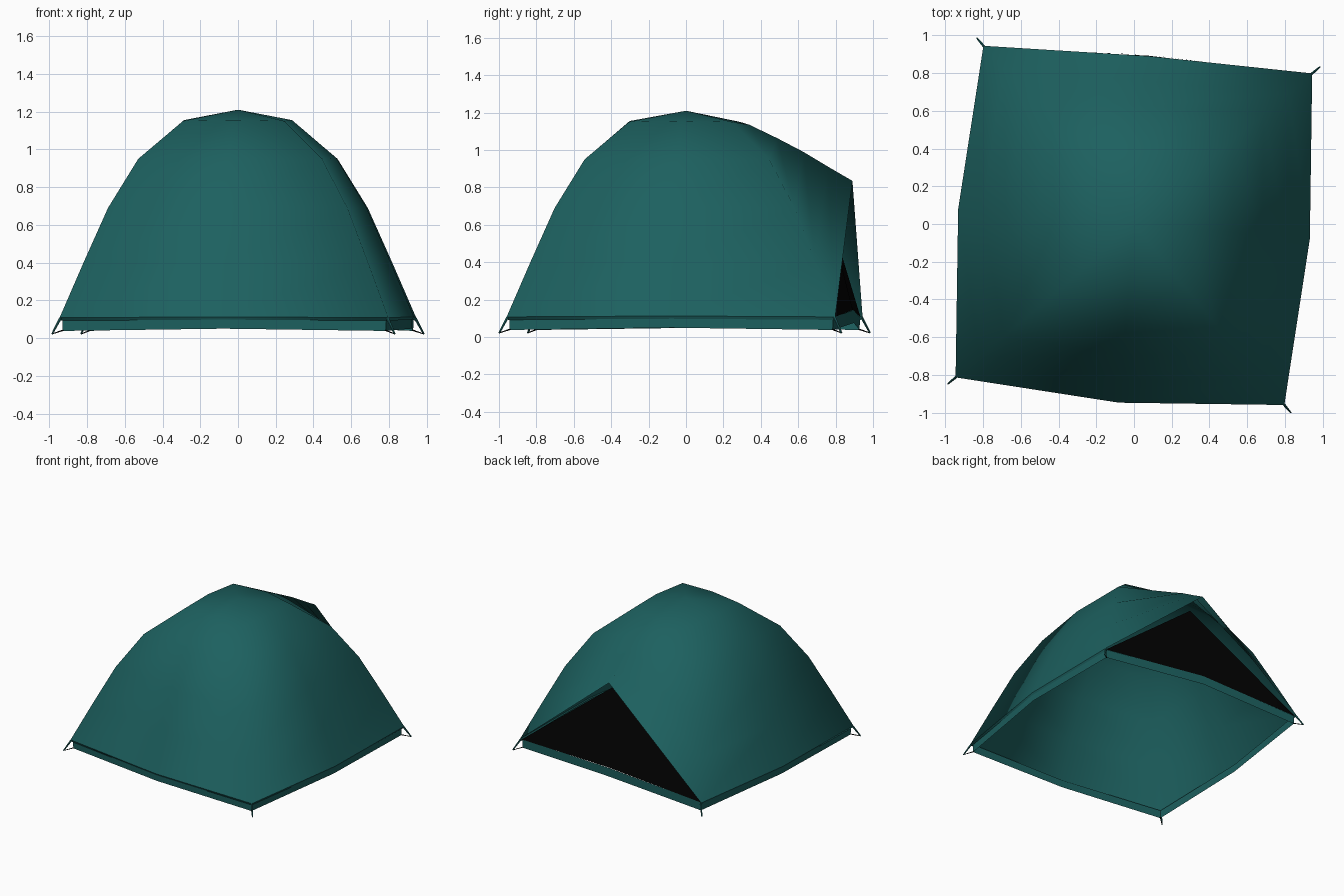
import bpy, bmesh, math
from mathutils import Vector, Matrix

cube = bpy.data.objects.get("Cube")
if cube:
    bpy.data.objects.remove(cube, do_unlink=True)

TURN = Matrix.Rotation(math.radians(-4.8), 4, 'Z')   # tent stands slightly turned
BACK = 2                                             # compass step of the doorway
FRONT_PUSH = 0.015                                   # front half reaches out a little more


def material(name, rgb):
    m = bpy.data.materials.new(name)
    m.use_nodes = True
    m.diffuse_color = (*rgb, 1)
    bsdf = m.node_tree.nodes["Principled BSDF"]
    bsdf.inputs["Base Color"].default_value = (*rgb, 1)
    bsdf.inputs["Roughness"].default_value = 0.8
    return m


teal = material("teal fabric", (0.012, 0.118, 0.115))
black = material("black mesh", (0.0006, 0.0006, 0.0006))


def finish(name, bm, mat, angle=180):
    bmesh.ops.recalc_face_normals(bm, faces=bm.faces)
    bm.transform(TURN)
    mesh = bpy.data.meshes.new(name)
    bm.to_mesh(mesh)
    bm.free()
    mesh.materials.append(mat)
    ob = bpy.data.objects.new(name, mesh)
    bpy.context.collection.objects.link(ob)
    bpy.ops.object.select_all(action='DESELECT')
    ob.select_set(True)
    bpy.context.view_layer.objects.active = ob
    bpy.ops.object.shade_smooth_by_angle(angle=math.radians(angle))


def polar(step, r, z):
    a = step * math.pi / 4
    push = FRONT_PUSH if step > 4 else 0
    return Vector((r * math.cos(a), r * math.sin(a) - push, z))


def ring(bm, corner, middle, back):
    """Eight points: odd steps are corners, even steps are side middles."""
    return [bm.verts.new(polar(k, *(corner if k % 2 else back if k == BACK else middle)))
            for k in range(8)]


def bridge(bm, low, high, skip=()):
    for k in range(8):
        if k not in skip:
            n = (k + 1) % 8
            bm.faces.new((low[k], low[n], high[n], high[k]))


# Canopy: crossed-pole dome whose back panel reaches out as an awning
poles = [(0.38, 1.15), (0.69, 0.95), (0.90, 0.69), (1.07, 0.40), (1.236, 0.108)]
awning = [(0.34, 1.135), (0.49, 1.063), (0.63, 0.99), (0.76, 0.912), (0.893, 0.835)]
bm = bmesh.new()
rings = []
for (r, z), back in zip(poles, awning):
    rings.append(ring(bm, (r, z), (r * 0.707 * 1.07, z + 0.005), back))
top = bm.verts.new((0, 0, 1.21))
for k in range(8):
    bm.faces.new((top, rings[0][k], rings[0][(k + 1) % 8]))
for upper, lower in zip(rings, rings[1:]):
    bridge(bm, lower, upper)
finish("canopy", bm, teal)

# Hem: the canopy edge turned down on the three closed sides
bm = bmesh.new()
bridge(bm, ring(bm, (1.226, 0.092), (0.928, 0.098), (0.90, 0.10)),
       ring(bm, (1.236, 0.108), (0.935, 0.113), (0.90, 0.12)), skip=(1, 2))
finish("hem", bm, teal)

# Skirt: open band of fabric between the canopy and the ground
bm = bmesh.new()
bridge(bm, ring(bm, (1.215, 0.038), (0.922, 0.05), (0.90, 0.075)),
       ring(bm, (1.218, 0.105), (0.924, 0.112), (0.90, 0.145)))
finish("skirt", bm, teal, 60)

# Door mesh: dark panel set back under the awning
bm = bmesh.new()
left, mid, right, apex = [bm.verts.new(p) for p in (
    polar(1, 1.222, 0.105), polar(2, 0.895, 0.145),
    polar(3, 1.222, 0.105), polar(2, 0.73, 0.79))]
bm.faces.new((left, mid, apex))
bm.faces.new((mid, right, apex))
finish("door_mesh", bm, black)


# Corner straps: an upper and a lower tie meeting at each ground point
def tie(name, start, end, mat, radius):
    bm = bmesh.new()
    way = end - start
    spin = way.to_track_quat('Z', 'Y').to_matrix().to_4x4()
    bmesh.ops.create_cone(bm, cap_ends=True, segments=6, radius1=radius, radius2=radius * 0.6,
                          depth=way.length,
                          matrix=Matrix.Translation((start + end) / 2) @ spin)
    finish(name, bm, mat, 40)


for step, place in zip((1, 3, 5, 7), ("back_left", "back_right", "front_right", "front_left")):
    ground = polar(step, 1.288, 0.022)
    tie(place + "_upper_tie", polar(step, 1.23, 0.105), ground, teal, 0.008)
    tie(place + "_lower_tie", polar(step, 1.21, 0.042), ground, black, 0.004)
